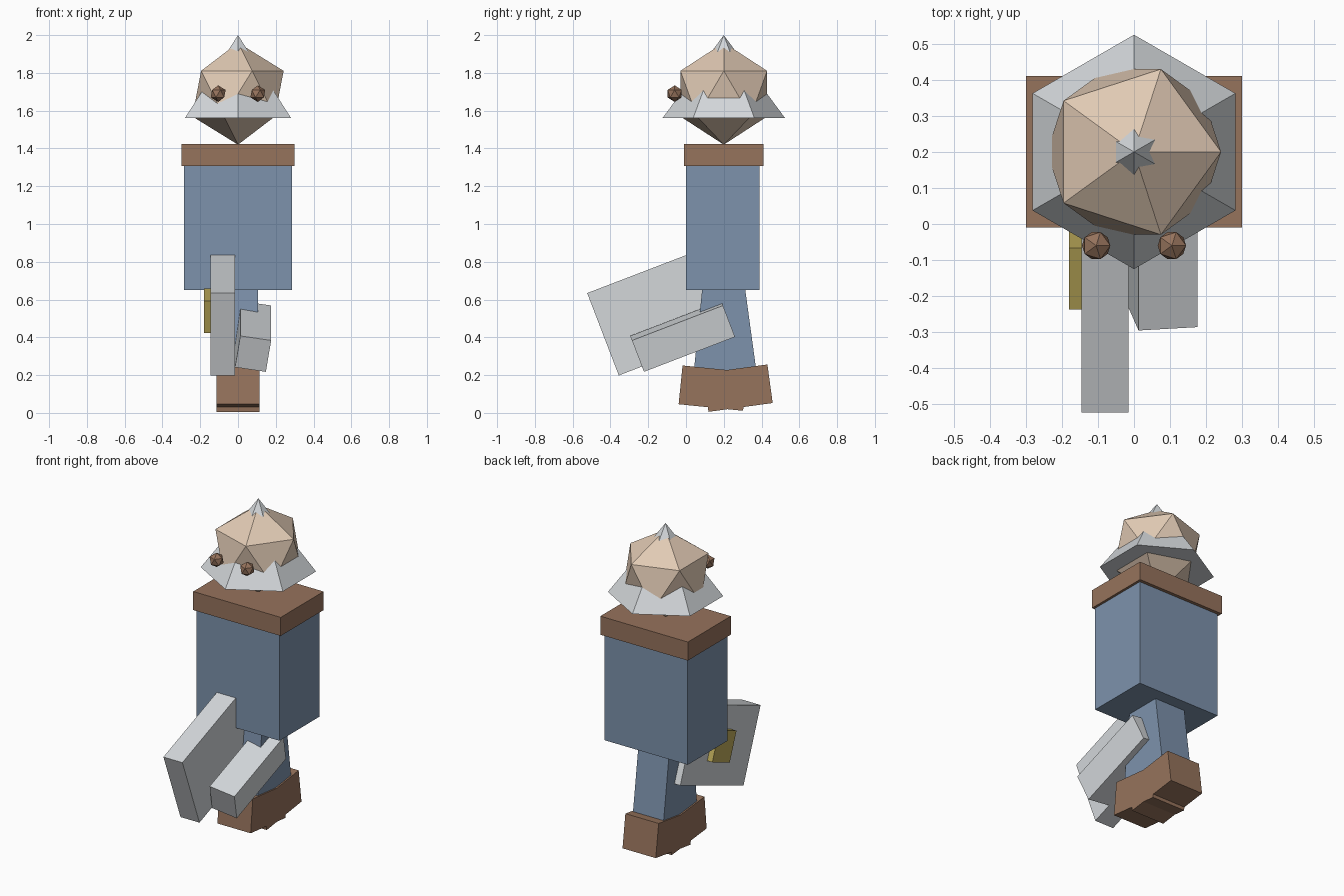
import bpy
from math import radians
from mathutils import Matrix

default = bpy.data.objects.get("Cube")
if default:
    bpy.data.objects.remove(default, do_unlink=True)


def material(name, *rgb):
    """Flat material from display colour values, stored as linear."""
    colour = [((c / 255 + 0.055) / 1.055) ** 2.4 for c in rgb] + [1]
    mat = bpy.data.materials.new(name)
    mat.use_nodes = True
    mat.diffuse_color = colour
    bsdf = next(n for n in mat.node_tree.nodes if n.type == "BSDF_PRINCIPLED")
    bsdf.inputs["Base Color"].default_value = colour
    bsdf.inputs["Roughness"].default_value = 0.9
    return mat


BLUE = material("blue cloth", 125, 146, 172)
BROWN = material("brown leather", 150, 115, 92)
SKIN = material("skin", 225, 202, 180)
GREY = material("pale grey", 211, 215, 218)
GOLD = material("gold", 188, 170, 90)


def finish(name, mat):
    obj = bpy.context.object
    obj.name = obj.data.name = name
    obj.data.materials.append(mat)
    return obj


def box(name, mat, centre, size, pitch=0, roll=0):
    """Box rolled about its length (y), then pitched about x."""
    bpy.ops.mesh.primitive_cube_add(size=1)
    obj = finish(name, mat)
    obj.data.transform(Matrix.Diagonal((*size, 1)))
    obj.matrix_world = (Matrix.Translation(centre)
                        @ Matrix.Rotation(radians(pitch), 4, "X")
                        @ Matrix.Rotation(radians(roll), 4, "Y"))
    return obj


def ball(name, mat, centre, radius):
    bpy.ops.mesh.primitive_ico_sphere_add(subdivisions=1, radius=radius, location=centre)
    return finish(name, mat)


# Torso and collar
box("torso", BLUE, (0, 0.195, 0.98), (0.57, 0.39, 0.66))
box("collar", BROWN, (0, 0.2, 1.365), (0.6, 0.42, 0.115))

# Head, six-sided cone running through it, and eyes
ball("head", SKIN, (0, 0.2, 1.69), 0.27)
bpy.ops.mesh.primitive_cone_add(vertices=6, radius1=0.325, radius2=0, depth=0.44,
                                location=(0, 0.2, 1.78))
finish("pointed_hat", GREY)
for side, x in (("right", -0.105), ("left", 0.105)):
    ball(side + "_eye", BROWN, (x, -0.06, 1.69), 0.044)

# Crossed striding legs, each with a boot in line below it
for stride, pitch, y in (("front", -5.8, 0.142), ("back", 7.8, 0.275)):
    ankle = Matrix.Translation((0, y, 0.131)) @ Matrix.Rotation(radians(pitch), 4, "X")
    box(stride + "_boot", BROWN, ankle.translation, (0.228, 0.343, 0.206), pitch)
    box(stride + "_leg", BLUE, ankle @ Matrix.Translation((0, 0, 0.3)).translation,
        (0.21, 0.218, 0.5), pitch)

# Raised arm, broad shield slab and its gold boss
box("left_arm", GREY, (0.08, -0.018, 0.405), (0.165, 0.516, 0.18), 21, 9)
box("shield", GREY, (-0.08, -0.13, 0.535), (0.13, 0.663, 0.467), 21)
box("shield_boss", GOLD, (-0.16, -0.119, 0.541), (0.04, 0.183, 0.183), 21)
